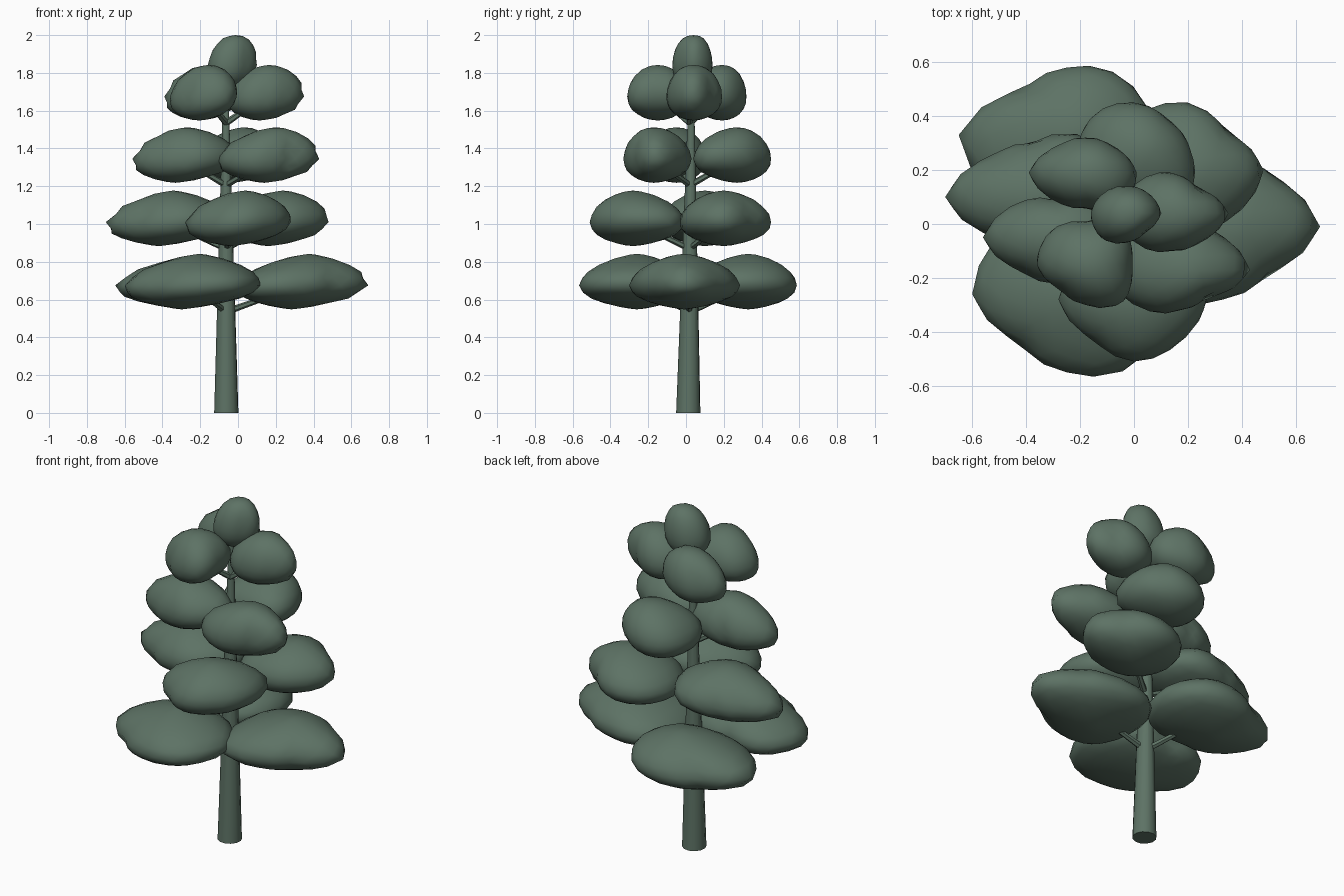
import bpy, bmesh, math
from mathutils import Vector

if "Cube" in bpy.data.objects:
    bpy.data.objects.remove(bpy.data.objects["Cube"], do_unlink=True)

green = bpy.data.materials.new("pine_green")
green.use_nodes = True
colour = (0.11, 0.17, 0.13, 1)
green.diffuse_color = colour
green.node_tree.nodes["Principled BSDF"].inputs["Base Color"].default_value = colour


def finish(name, bm, smooth_angle):
    """Turn a bmesh into a shaded, coloured object."""
    mesh = bpy.data.meshes.new(name)
    bm.to_mesh(mesh)
    bm.free()
    mesh.materials.append(green)
    obj = bpy.data.objects.new(name, mesh)
    bpy.context.collection.objects.link(obj)
    bpy.ops.object.select_all(action="DESELECT")
    obj.select_set(True)
    bpy.context.view_layer.objects.active = obj
    bpy.ops.object.shade_smooth_by_angle(angle=math.radians(smooth_angle))
    return obj


def limb(name, start, end, r1, r2, sides):
    """Tapered round limb between two points."""
    start, end = Vector(start), Vector(end)
    axis = end - start
    bm = bmesh.new()
    bmesh.ops.create_cone(bm, cap_ends=True, segments=sides,
                          radius1=r1, radius2=r2, depth=axis.length)
    obj = finish(name, bm, 50)
    obj.rotation_euler = axis.to_track_quat("Z", "Y").to_euler()
    obj.location = (start + end) / 2


def clump(name, centre, reach, half_height):
    """Lumpy foliage pad; reach gives its extent (in hundredths) every 45 degrees."""
    lean = 0.15 * sum(reach) / 800
    bm = bmesh.new()
    bmesh.ops.create_icosphere(bm, subdivisions=3, radius=1)
    for v in bm.verts:
        x, y, z = v.co
        a = math.atan2(y, x)
        turn = (a / (math.pi / 4)) % 8
        i, t = int(turn) % 8, turn % 1
        r = (reach[i] * (1 - t) + reach[(i + 1) % 8] * t) / 100
        flat = math.hypot(x, y)
        # long lobes taper to thin tips, short ones stay blunt
        spread = r * flat ** (0.5 + 3 * r)
        # the pad leans to one side and its rim sags a little
        v.co = (spread * math.cos(a) + lean * z, spread * math.sin(a),
                half_height * z - 0.02 * flat * (1 - z * z))
    finish(name, bm, 80).location = centre


# Trunk
limb("trunk", (-0.062, 0.012, 0), (-0.065, 0.03, 1.85), 0.065, 0.01, 12)

# Foliage tiers: middle height, then centre and reach of each pad
tiers = {
    "bottom": (0.695, [
        (0.33, -0.01, (36, 26, 28, 36, 34, 36, 27, 24)),
        (-0.25, 0.33, (33, 30, 25, 23, 40, 34, 28, 34)),
        (-0.25, -0.26, (37, 32, 24, 33, 35, 25, 29, 37))]),
    "lower": (1.03, [
        (0.20, 0.20, (28, 20, 25, 28, 28, 27, 23, 24)),
        (-0.38, 0.10, (34, 31, 20, 21, 32, 20, 22, 28)),
        (0.00, -0.28, (27, 33, 26, 24, 28, 21, 23, 23))]),
    "middle": (1.365, [
        (0.00, 0.27, (21, 17, 18, 20, 21, 25, 22, 28)),
        (-0.30, -0.05, (30, 20, 14, 18, 26, 17, 17, 23)),
        (0.17, -0.17, (26, 19, 19, 24, 28, 20, 15, 14))]),
    "upper": (1.695, [
        (-0.18, -0.15, (17, 20, 16, 18, 18, 13, 15, 20)),
        (0.14, 0.04, (21, 13, 15, 17, 20, 17, 14, 15)),
        (-0.18, 0.19, (19, 14, 13, 14, 21, 15, 13, 19))]),
}
for tier, (z, pads) in tiers.items():
    for n, (x, y, reach) in enumerate(pads, 1):
        clump(f"{tier}_foliage_{n}", (x, y, z), reach, 0.147)
        limb(f"{tier}_branch_{n}", (-0.063, 0.02, z - 0.16),
             (x, y, z - 0.02), 0.018, 0.01, 6)

# Crown tuft
clump("crown_foliage", (-0.03, 0.04, 1.86), (13, 11, 10, 11, 13, 13, 11, 10), 0.14)
